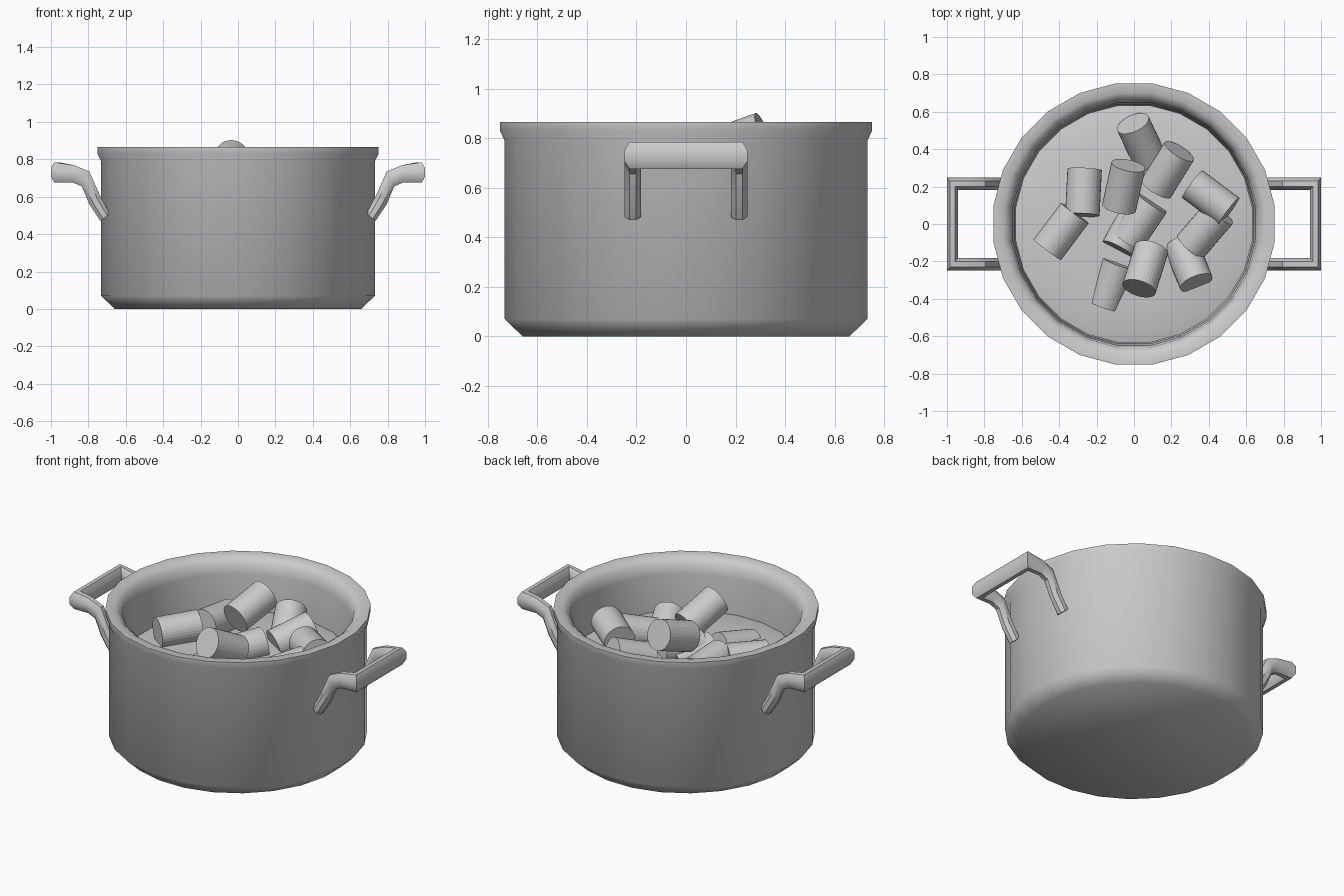
import bpy, bmesh, math
from mathutils import Vector

if "Cube" in bpy.data.objects:
    bpy.data.objects.remove(bpy.data.objects["Cube"])

mat = bpy.data.materials.new("plain grey")
mat.diffuse_color = (0.6, 0.6, 0.6, 1)
mat.use_nodes = True
mat.node_tree.nodes["Principled BSDF"].inputs["Base Color"].default_value = mat.diffuse_color


def finish(name, bm, smooth=None):
    bmesh.ops.recalc_face_normals(bm, faces=bm.faces[:])
    me = bpy.data.meshes.new(name)
    bm.to_mesh(me)
    bm.free()
    ob = bpy.data.objects.new(name, me)
    bpy.context.collection.objects.link(ob)
    me.materials.append(mat)
    if smooth:
        bpy.ops.object.select_all(action='DESELECT')
        bpy.context.view_layer.objects.active = ob
        ob.select_set(True)
        bpy.ops.object.shade_smooth_by_angle(angle=math.radians(smooth))
    return ob


def bridge(bm, a, b):
    n = len(a)
    for i in range(n):
        bm.faces.new((a[i], a[(i + 1) % n], b[(i + 1) % n], b[i]))


def revolve(name, profile, sides, smooth):
    # profile of (radius, z); open ends are capped
    bm = bmesh.new()
    rings = []
    for r, z in profile:
        rings.append([bm.verts.new((r * math.cos((i + .5) * math.tau / sides),
                                    r * math.sin((i + .5) * math.tau / sides), z))
                      for i in range(sides)])
    for a, b in zip(rings, rings[1:]):
        bridge(bm, a, b)
    bm.faces.new(rings[0])
    bm.faces.new(rings[-1])
    return finish(name, bm, smooth)


# pot body: bevelled base, wall, flared rim, inner wall and floor
revolve("pot", [(.665, 0), (.738, .07), (.738, .79), (.758, .83), (.758, .865),
                (.705, .865), (.665, .835), (.655, .77), (.645, .55),
                (.64, .12), (.6, .06)], 24, 50)

# stew surface: very shallow dome
revolve("stew_surface", [(.64, .545), (.58, .56), (.4, .572), (.2, .578), (.05, .58)], 24, 40)


# handles: swept octagonal bar, mirrored
def handle(name, side):
    half = [((.71, .215, .49), (0, .033, 0), (-.025, 0, .02)),
            ((.765, .215, .58), (0, .033, 0), (-.03, 0, .02)),
            ((.815, .215, .695), (0, .033, 0), (-.02, 0, .04)),
            ((.88, .215, .722), (0, .033, 0), (-.004, 0, .046)),
            ((.97, .215, .73), (.03, .033, 0), (0, 0, .054))]
    flip = lambda p: (p[0], -p[1], p[2])
    other = [(flip(c), (u[0], -u[1], 0), v) for c, u, v in reversed(half)]
    bm = bmesh.new()
    rings = []
    for c, u, v in half + other:
        c, u, v = Vector(c), Vector(u), Vector(v)
        ring = []
        for i in range(8):
            a = (i + .5) * math.tau / 8
            k = 1 / math.cos(math.pi / 8)
            p = c + u * math.cos(a) * k + v * math.sin(a) * k
            p.x = min(p.x, 1.0) * side
            ring.append(bm.verts.new(p))
        rings.append(ring)
    for a, b in zip(rings, rings[1:]):
        bridge(bm, a, b)
    bm.faces.new(rings[0])
    bm.faces.new(rings[-1])
    finish(name, bm, 40)


handle("right_handle", 1)
handle("left_handle", -1)

# chunks: centre, axis direction
chunks = [
    ((-.27, .17, .645), (.05, 1, -.1)),
    ((-.055, .2, .775), (.22, 1, .36)),
    ((-.39, -.04, .635), (.6, .8, .05)),
    ((.03, .01, .61), (.55, .83, .12)),
    ((.06, -.24, .72), (-.3, -.95, .5)),
    ((.04, .44, .585), (-.35, .75, .45)),
    ((.18, .29, .62), (.5, .8, .3)),
    ((.41, .14, .66), (.8, -.6, .1)),
    ((.38, -.03, .60), (.65, .75, .25)),
    ((.29, -.21, .57), (.35, -.85, .4)),
    ((-.12, -.32, .525), (.35, 1, .2)),
    ((-.03, -.03, .56), (.45, .85, -.2)),
]
for n, (c, d) in enumerate(chunks):
    bm = bmesh.new()
    bmesh.ops.create_cone(bm, cap_ends=True, segments=32, radius1=.092,
                          radius2=.092, depth=.245)
    ob = finish("chunk_%d" % (n + 1), bm)
    ob.location = c
    ob.rotation_mode = 'QUATERNION'
    ob.rotation_quaternion = Vector(d).to_track_quat('Z', 'Y')
